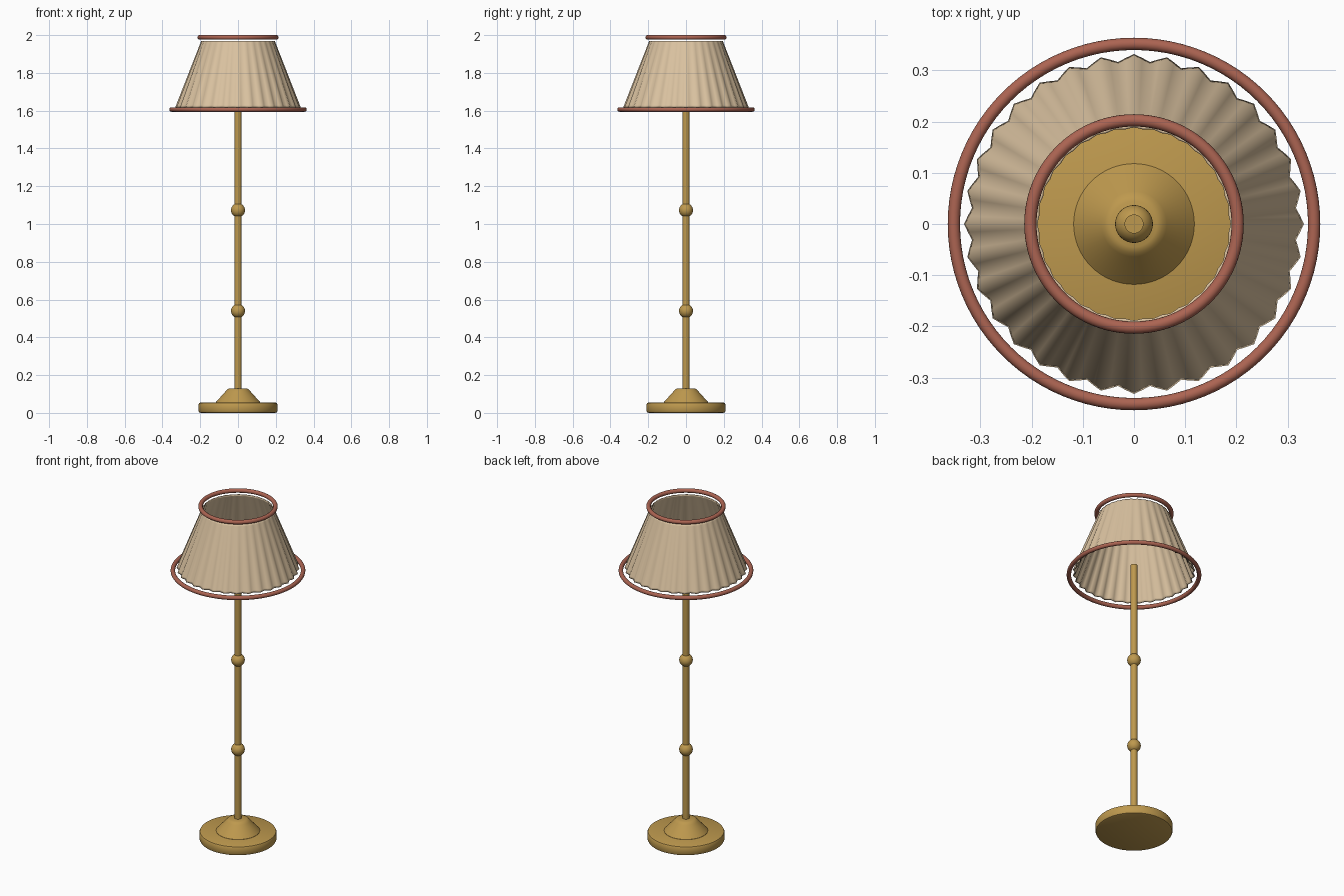
import bpy, bmesh, math

if "Cube" in bpy.data.objects:
    bpy.data.objects.remove(bpy.data.objects["Cube"])

def material(name, srgb):
    m = bpy.data.materials.new(name)
    lin = [((c / 255 + 0.055) / 1.055) ** 2.4 for c in srgb]
    m.diffuse_color = (*lin, 1)
    m.use_nodes = True
    m.node_tree.nodes["Principled BSDF"].inputs["Base Color"].default_value = m.diffuse_color
    return m

BRASS = material("brass", (190, 153, 78))
CLOTH = material("cream cloth", (218, 194, 160))
TRIM = material("rust trim", (172, 100, 82))

def lathe(name, profile, mat, n=64, pleats=None, closed=False, angle=35):
    """Spin (radius, z) points round z; pleats(angle, z) offsets the radius."""
    bm = bmesh.new()
    rings = []
    for r, z in profile:
        if r == 0:
            rings.append([bm.verts.new((0, 0, z))] * n)
            continue
        ring = []
        for i in range(n):
            a = 2 * math.pi * i / n
            rr = r + (pleats(a, z) if pleats else 0)
            ring.append(bm.verts.new((rr * math.cos(a), rr * math.sin(a), z)))
        rings.append(ring)
    pairs = list(zip(rings, rings[1:]))
    if closed:
        pairs.append((rings[-1], rings[0]))
    for lo, hi in pairs:
        for i in range(n):
            j = (i + 1) % n
            bm.faces.new(list(dict.fromkeys([lo[i], lo[j], hi[j], hi[i]])))
    bmesh.ops.recalc_face_normals(bm, faces=bm.faces)
    me = bpy.data.meshes.new(name)
    bm.to_mesh(me)
    bm.free()
    me.materials.append(mat)
    ob = bpy.data.objects.new(name, me)
    bpy.context.collection.objects.link(ob)
    bpy.ops.object.select_all(action='DESELECT')
    ob.select_set(True)
    bpy.context.view_layer.objects.active = ob
    bpy.ops.object.shade_smooth_by_angle(angle=math.radians(angle))
    return ob

def circle(R, z, r, n=16):
    return [(R + r * math.cos(2 * math.pi * k / n), z + r * math.sin(2 * math.pi * k / n))
            for k in range(n)]

# Base disc with rounded rim, and the cone on it
lathe("base_disc", [(0, 0), (0.198, 0), (0.205, 0.003), (0.209, 0.011), (0.209, 0.044),
                    (0.205, 0.052), (0.198, 0.055), (0, 0.055)], BRASS)
lathe("base_cone", [(0, 0.05), (0.118, 0.05), (0.118, 0.056), (0.064, 0.116), (0.056, 0.125),
                    (0.045, 0.13), (0, 0.13)], BRASS)

# Pole and its two ball knops
lathe("pole", [(0, 0.12), (0.0185, 0.12), (0.0185, 1.665), (0, 1.665)], BRASS, 32)
for i, z in enumerate((0.54, 1.073)):
    ball = [(0.037 * math.sin(math.pi * k / 16) if 0 < k < 16 else 0,
             z - 0.037 * math.cos(math.pi * k / 16)) for k in range(17)]
    lathe(f"pole_ball_{i + 1}", ball, BRASS, 32)

# Pleated shade: thin shell whose pleats fade toward the top
Z0, Z1, R0, R1, T = 1.618, 1.97, 0.325, 0.193, 0.006
def pleat(a, z):
    t = (Z1 - z) / (Z1 - Z0)
    return (0.0015 + 0.0055 * t) * math.cos(32 * a)

levels = [0, 0.03, 0.2, 0.4, 0.6, 0.8, 0.97, 1]
wall = [(R0 + (R1 - R0) * t, Z0 + (Z1 - Z0) * t) for t in levels]
lathe("lampshade", wall + [(r - T, z) for r, z in reversed(wall)], CLOTH, 128,
      pleat, closed=True, angle=180)

# Trim rings above and below the shade
lathe("shade_top_ring", circle(0.2025, 1.988, 0.012), TRIM, 96, closed=True)
lathe("shade_bottom_ring", circle(0.352, 1.606, 0.012), TRIM, 96, closed=True)
